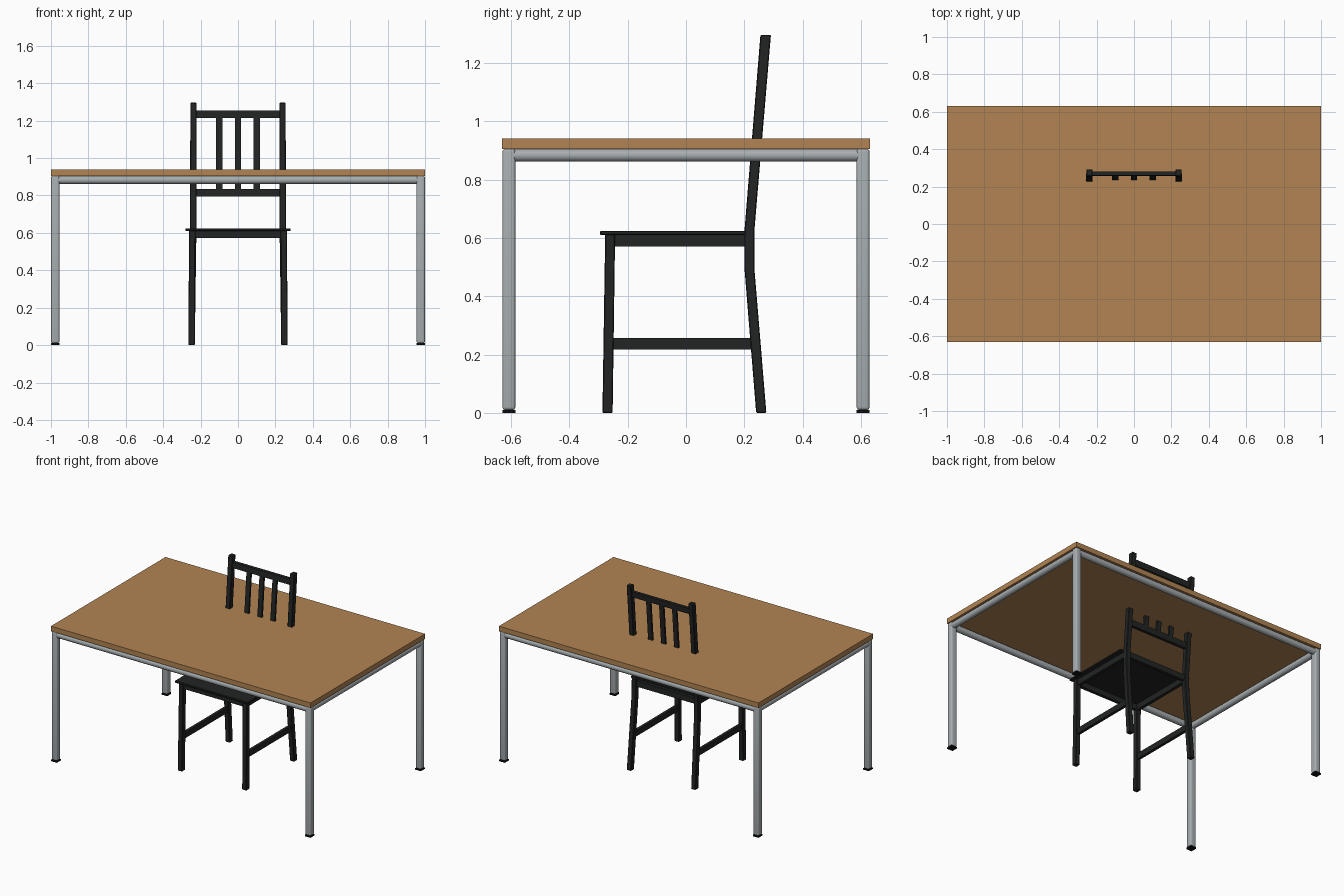
import bpy, bmesh, math
from mathutils import Vector

if "Cube" in bpy.data.objects:
    bpy.data.objects.remove(bpy.data.objects["Cube"])


def material(name, rgb):
    m = bpy.data.materials.new(name)
    m.diffuse_color = (*rgb, 1)
    m.use_nodes = True
    m.node_tree.nodes["Principled BSDF"].inputs["Base Color"].default_value = m.diffuse_color
    return m


WOOD = material("warm wood", (0.445, 0.231, 0.084))
METAL = material("grey metal", (0.39, 0.425, 0.44))
BLACK = material("black paint", (0.016, 0.017, 0.017))
RUBBER = material("black rubber", (0.005, 0.005, 0.005))


def finish(name, bm, mat, bevel=0, segments=1):
    bmesh.ops.recalc_face_normals(bm, faces=bm.faces)
    me = bpy.data.meshes.new(name)
    bm.to_mesh(me)
    bm.free()
    me.materials.append(mat)
    ob = bpy.data.objects.new(name, me)
    bpy.context.collection.objects.link(ob)
    if bevel:
        mod = ob.modifiers.new("rounded edges", "BEVEL")
        mod.width = bevel
        mod.segments = segments
    return ob


def loft(name, sections, mat, bevel=0, segments=1):
    """Rectangular bar through sections (x, y, z, width x, depth y)."""
    bm = bmesh.new()
    rings = []
    for x, y, z, w, d in sections:
        rings.append([bm.verts.new((x + sx * w / 2, y + sy * d / 2, z))
                      for sx, sy in ((-1, -1), (1, -1), (1, 1), (-1, 1))])
    bm.faces.new(rings[0])
    bm.faces.new(rings[-1])
    for a, b in zip(rings, rings[1:]):
        for i in range(4):
            j = (i + 1) % 4
            bm.faces.new((a[i], a[j], b[j], b[i]))
    return finish(name, bm, mat, bevel, segments)


def box(name, x, y, z, mat, bevel=0, segments=1):
    """Box from (min, max) ranges."""
    cx, cy, w, d = sum(x) / 2, sum(y) / 2, x[1] - x[0], y[1] - y[0]
    return loft(name, [(cx, cy, z[0], w, d), (cx, cy, z[1], w, d)], mat, bevel, segments)


def tube(name, a, b, r, mat):
    a, b = Vector(a), Vector(b)
    bm = bmesh.new()
    bmesh.ops.create_cone(bm, cap_ends=True, segments=24, radius1=r, radius2=r, depth=(b - a).length)
    rot = (b - a).to_track_quat("Z", "Y")
    for v in bm.verts:
        v.co = rot @ v.co + (a + b) / 2
    for f in bm.faces:
        f.smooth = len(f.verts) == 4
    return finish(name, bm, mat)


# Table top
box("table_top", (-1, 1), (-0.63, 0.63), (0.905, 0.94), WOOD)

# Table legs with rubber feet
LX, LY, LW = 0.977, 0.607, 0.044
for sx in (-1, 1):
    for sy in (-1, 1):
        x, y, h = sx * LX, sy * LY, LW / 2
        leg = box("table_leg", (x - h, x + h), (y - h, y + h), (0.01, 0.905), METAL, 0.01, 4)
        for p in leg.data.polygons:
            p.use_smooth = True
        box("table_foot", (x - h, x + h), (y - h, y + h), (0, 0.01), RUBBER)

# Table rails under the top
for s in (-1, 1):
    tube("table_long_rail", (-LX, s * LY, 0.883), (LX, s * LY, 0.883), 0.0215, METAL)
    tube("table_short_rail", (s * LX, -LY, 0.883), (s * LX, LY, 0.883), 0.0215, METAL)


def back_y(z):
    """Centre line of the leaning chair back."""
    return 0.217 + (z - 0.62) * 0.083


# Chair legs, back posts, side rails and stretchers
for s in (-1, 1):
    loft("chair_front_leg", [(s * 0.248, -0.269, 0, 0.034, 0.035),
                             (s * 0.245, -0.26, 0.612, 0.034, 0.034)], BLACK, 0.003)
    loft("chair_back_post", [(s * 0.248, 0.258, 0, 0.034, 0.035),
                             (s * 0.241, 0.217, 0.5, 0.034, 0.034),
                             (s * 0.239, 0.217, 0.62, 0.034, 0.034),
                             (s * 0.238, back_y(1.296), 1.296, 0.034, 0.036)], BLACK, 0.003)
    x = s * 0.241
    box("chair_side_apron", (x - 0.011, x + 0.011), (-0.26, 0.217), (0.57, 0.612), BLACK)
    x = s * 0.245
    box("chair_stretcher", (x - 0.01, x + 0.01), (-0.26, 0.23), (0.217, 0.257), BLACK)

# Seat and its cross aprons
box("chair_seat", (-0.282, 0.282), (-0.295, 0.205), (0.61, 0.624), BLACK, 0.003)
for y in (-0.26, 0.214):
    box("chair_cross_apron", (-0.24, 0.24), (y - 0.011, y + 0.011), (0.572, 0.612), BLACK)

# Back rails and slats
for z0, z1 in ((0.795, 0.835), (1.215, 1.255)):
    loft("chair_back_rail", [(0, back_y(z), z, 0.46, 0.022) for z in (z0, z1)], BLACK)
for x in (-0.1, 0, 0.1):
    loft("chair_back_slat", [(x, back_y(z), z, 0.033, 0.014) for z in (0.82, 1.23)], BLACK)
